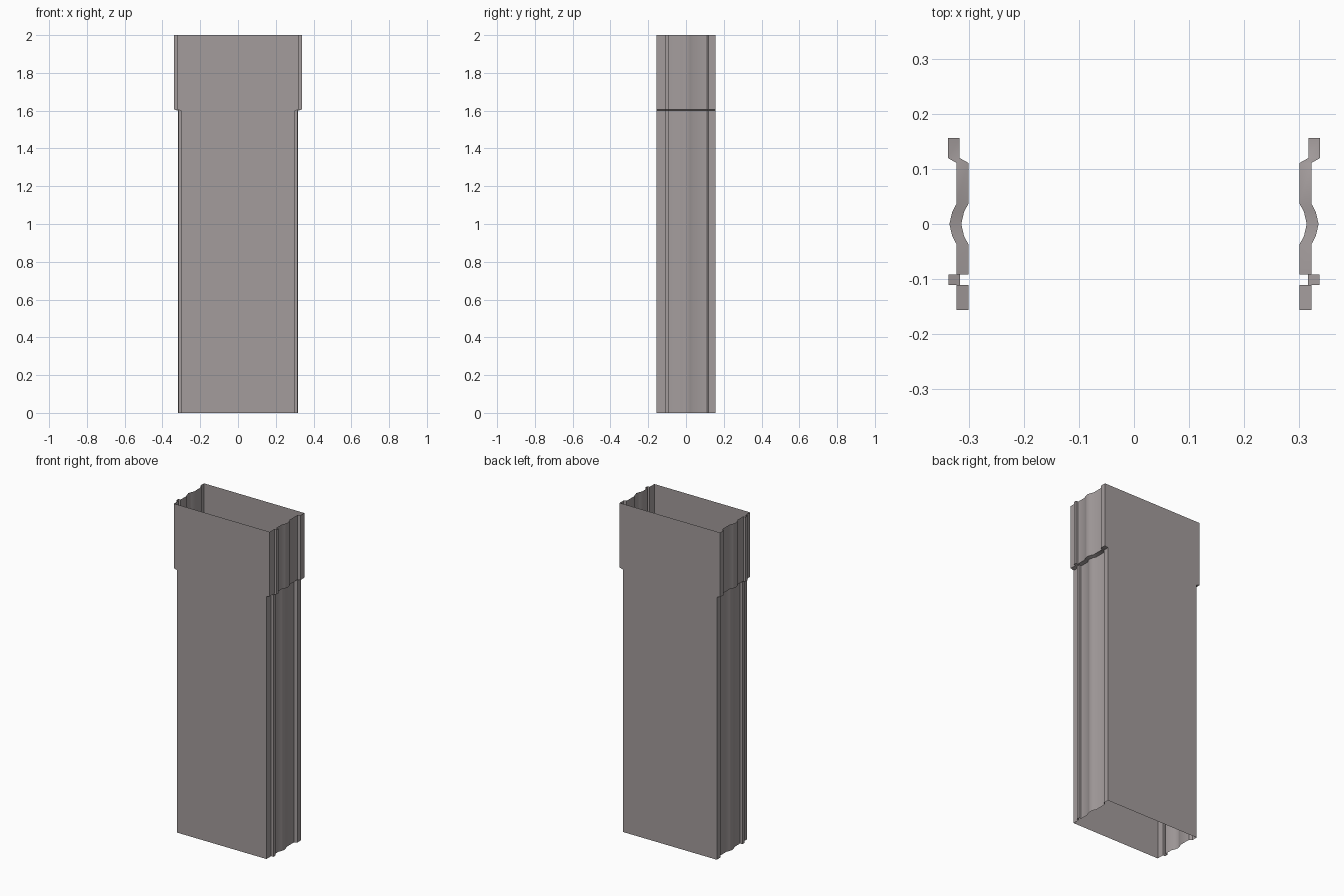
import bpy, bmesh, math

if "Cube" in bpy.data.objects:
    bpy.data.objects.remove(bpy.data.objects["Cube"], do_unlink=True)

# Painted metal colour
metal = bpy.data.materials.new("warm grey metal")
metal.use_nodes = True
colour = (0.37, 0.335, 0.335, 1)
metal.diffuse_color = colour
metal.node_tree.nodes["Principled BSDF"].inputs["Base Color"].default_value = colour

# Ribbed side wall, from front to back: square rib, shallow bulge, rear step
WALL, DEPTH, COLLAR = 0.301, 0.156, 0.0215
profile = [(0, -DEPTH), (0, -0.111), (0.015, -0.111), (0.015, -0.092), (0, -0.092),
           (0, -0.037), (0.008, -0.022), (0.013, 0), (0.008, 0.022), (0, 0.037),
           (0, 0.111), (0.016, 0.12), (0.016, DEPTH)]

# Height and outward shift of each section: straight duct, ledge, wider collar
sections = [(0, 0), (1.6, 0), (1.606, COLLAR), (2, COLLAR)]


def add_ring(bm, z, shift):
    right = [(WALL + shift + x, y, z) for x, y in profile]
    left = [(-x, y, z) for x, y, z in reversed(right)]
    return [bm.verts.new(p) for p in right + left]


# Open-ended duct shell, with flat sheets at the front and back
bm = bmesh.new()
rings = [add_ring(bm, z, shift) for z, shift in sections]
for low, high in zip(rings, rings[1:]):
    for i in range(len(low)):
        j = (i + 1) % len(low)
        bm.faces.new((low[i], low[j], high[j], high[i]))

mesh = bpy.data.meshes.new("duct_with_collar")
bm.to_mesh(mesh)
bm.free()
mesh.materials.append(metal)
duct = bpy.data.objects.new("duct_with_collar", mesh)
bpy.context.collection.objects.link(duct)

# Soft bulge, crisp corners
bpy.ops.object.select_all(action="DESELECT")
duct.select_set(True)
bpy.context.view_layer.objects.active = duct
bpy.ops.object.shade_smooth_by_angle(angle=math.radians(30))
